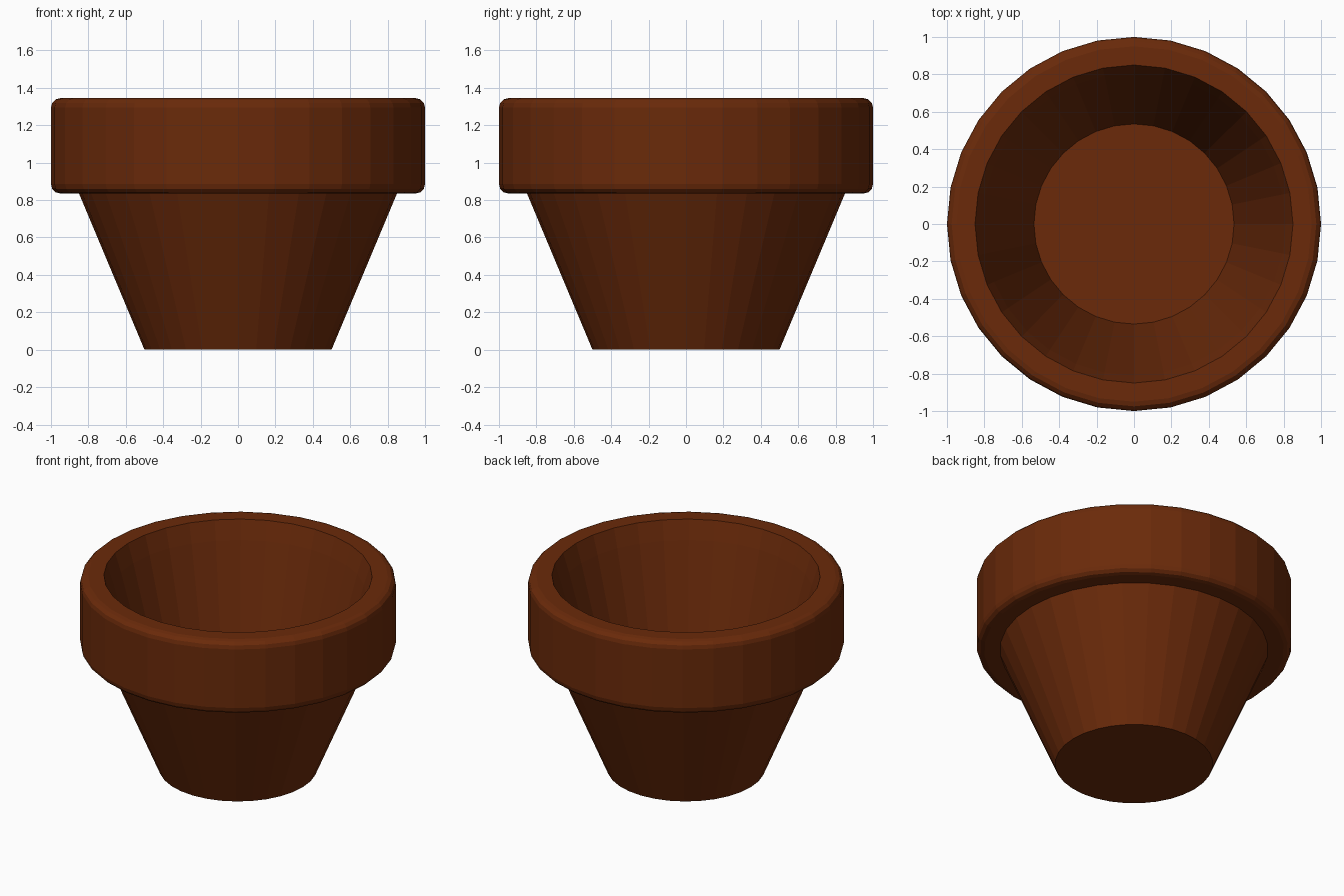
import bpy, bmesh
from math import sin, cos, pi, radians

cube = bpy.data.objects.get("Cube")
if cube:
    bpy.data.objects.remove(cube)

SIDES = 32
HEIGHT = 1.345
RIM_BASE = 0.835
BEVEL = 0.05

# Terracotta material
clay = bpy.data.materials.new("terracotta")
clay.use_nodes = True
color = (0.145, 0.023, 0.003, 1)
clay.diffuse_color = color
clay.node_tree.nodes["Principled BSDF"].inputs["Base Color"].default_value = color


def rounded_corner(r, z, start, steps=3):
    """Quarter-round profile points about the centre (r, z)."""
    angles = [radians(start + 90 * i / steps) for i in range(steps + 1)]
    return [(r + BEVEL * cos(a), z + BEVEL * sin(a)) for a in angles]


def lathe(name, profile):
    """Spin a profile about z and cap both ends."""
    bm = bmesh.new()
    rings = []
    for r, z in profile:
        angles = [2 * pi * i / SIDES for i in range(SIDES)]
        rings.append([bm.verts.new((r * cos(a), r * sin(a), z)) for a in angles])
    for low, high in zip(rings, rings[1:]):
        for i in range(SIDES):
            j = (i + 1) % SIDES
            bm.faces.new((low[i], low[j], high[j], high[i]))
    bm.faces.new(rings[0][::-1])
    bm.faces.new(rings[-1])
    bmesh.ops.recalc_face_normals(bm, faces=bm.faces)
    mesh = bpy.data.meshes.new(name)
    bm.to_mesh(mesh)
    bm.free()
    mesh.materials.append(clay)
    obj = bpy.data.objects.new(name, mesh)
    bpy.context.collection.objects.link(obj)
    return obj


# Tapered body, rounded collar, then down the inside to the floor
outside = [(0.5, 0), (0.85, RIM_BASE)]
collar = (rounded_corner(1 - BEVEL, RIM_BASE + BEVEL, -90)
          + rounded_corner(1 - BEVEL, HEIGHT - BEVEL, 0))
inside = [(0.85, HEIGHT), (0.81, 1.218), (0.535, 0.2)]
lathe("flower_pot", outside + collar + inside)
